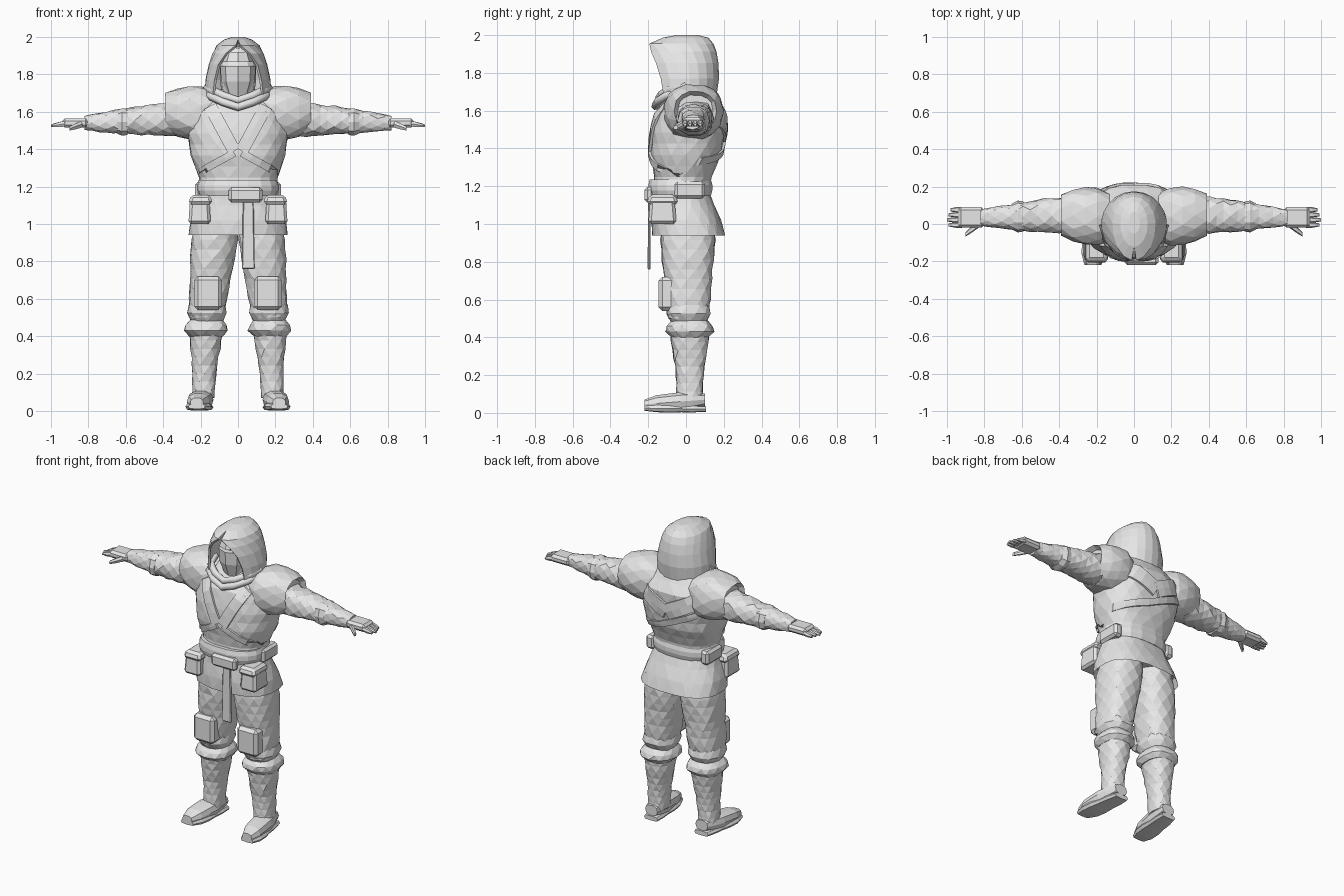
import bpy
import bmesh
import math
import random
from mathutils import Vector
from mathutils.bvhtree import BVHTree

random.seed(4)

default_cube = bpy.data.objects.get("Cube")
if default_cube:
    bpy.data.objects.remove(default_cube, do_unlink=True)

# One plain grey for the whole figure
grey = bpy.data.materials.new("plain_grey")
grey.use_nodes = True
shade = (0.8, 0.8, 0.8, 1)
grey.diffuse_color = shade
grey.node_tree.nodes["Principled BSDF"].inputs["Base Color"].default_value = shade


def finish(name, bm, side=1):
    """Turn a bmesh into a flat shaded object, mirrored when side is negative."""
    for vert in bm.verts:
        vert.co.x *= side
    bmesh.ops.remove_doubles(bm, verts=bm.verts[:], dist=0.0005)
    bmesh.ops.recalc_face_normals(bm, faces=bm.faces[:])
    mesh = bpy.data.meshes.new(name)
    bm.to_mesh(mesh)
    bm.free()
    mesh.materials.append(grey)
    obj = bpy.data.objects.new(name, mesh)
    bpy.context.collection.objects.link(obj)
    return obj


def skin(bm, rows, closed=True):
    """Join neighbouring rows of vertices with faces."""
    for low, high in zip(rows, rows[1:]):
        count = len(low)
        for i in range(count if closed else count - 1):
            j = (i + 1) % count
            bm.faces.new((low[i], low[j], high[j], high[i]))


def limb(name, start, end, radii, squash=(1, 1), sides=12, box=0.8,
         steps=1, rough=0, hollow=0, side=1):
    """Rounded sections of the given radii, spaced evenly from start to end."""
    start, end = Vector(start), Vector(end)
    span = [abs(v) for v in end - start]
    axis = span.index(max(span))
    first, second = [k for k in range(3) if k != axis]
    bm = bmesh.new()
    rows = []
    total = (len(radii) - 1) * steps
    for k in range(total + 1):
        low, part = divmod(k / steps, 1)
        low = int(low)
        high = min(low + 1, len(radii) - 1)
        radius = radii[low] + (radii[high] - radii[low]) * part
        row = []
        for i in range(sides):
            # Rough cloth gets staggered, uneven corners
            angle = math.tau * (i + (k % 2 / 2 if rough else 0)) / sides
            reach = radius * (1 + random.uniform(-rough, rough))
            c, s = math.cos(angle), math.sin(angle)
            co = start.lerp(end, k / total)
            co[first] += math.copysign(abs(c) ** box, c) * reach * squash[0]
            co[second] += math.copysign(abs(s) ** box, s) * reach * squash[1]
            row.append(bm.verts.new(co))
        rows.append(row)
    skin(bm, rows)
    bm.faces.new(rows[0])
    rim = bm.faces.new(rows[-1])
    bmesh.ops.recalc_face_normals(bm, faces=bm.faces[:])
    if hollow:
        bmesh.ops.inset_region(bm, faces=[rim], thickness=0.02, depth=-hollow)
    if rough:
        quads = [f for f in bm.faces if len(f.verts) == 4]
        bmesh.ops.triangulate(bm, faces=quads)
    return finish(name, bm, side)


def block(name, centre, size, bevel=0.015, taper=1, side=1):
    """Box with chamfered edges, narrowed at the top by the taper."""
    bm = bmesh.new()
    bmesh.ops.create_cube(bm, size=1)
    for vert in bm.verts:
        if vert.co.z > 0:
            vert.co.x *= taper
            vert.co.y *= taper
        vert.co = vert.co * Vector(size) + Vector(centre)
    bmesh.ops.bevel(bm, geom=bm.edges[:], offset=bevel, segments=1, affect="EDGES")
    return finish(name, bm, side)


def pair(maker, name, *shape, **options):
    """Build a part on both sides of the body."""
    for prefix, side in (("left", 1), ("right", -1)):
        maker(f"{prefix}_{name}", *shape, side=side, **options)


def drape(name, target, path, half, facing=-1, thick=0.014):
    """Lay a cloth strip over the target along a path of (x, z) points."""
    tree = BVHTree.FromObject(target, bpy.context.evaluated_depsgraph_get())
    points = []
    for start, end in zip(path, path[1:]):
        points += [Vector(start).lerp(Vector(end), s / 4) for s in range(4)]
    points.append(Vector(path[-1]))
    bm = bmesh.new()
    rows = []
    for i, p in enumerate(points):
        along = points[min(i + 1, len(points) - 1)] - points[max(i - 1, 0)]
        across = Vector((-along.y, along.x)).normalized() * half
        row = []
        for offset, lift in ((-1, -thick), (-1, thick), (0, thick), (1, thick), (1, -thick)):
            q = p + across * offset
            hit = tree.ray_cast(Vector((q.x, facing, q.y)), Vector((0, -facing, 0)))[0]
            if hit is None:
                hit = tree.find_nearest(Vector((q.x, facing * 0.1, q.y)))[0]
            row.append(bm.verts.new((hit.x, hit.y + facing * lift, hit.z)))
        rows.append(row)
    skin(bm, rows)
    bm.faces.new(rows[0])
    bm.faces.new(rows[-1])
    return finish(name, bm)


# Tunic body and skirt
tunic = limb("tunic", (0, -0.03, 1.13), (0, 0.04, 1.72), [0.2, 0.21, 0.255, 0.27, 0.25, 0.13],
             squash=(1, 0.73), sides=18, steps=2, rough=0.015)
limb("tunic_skirt", (0, -0.025, 1.18), (0, 0.015, 0.94), [0.2, 0.225, 0.255, 0.27],
     squash=(1, 0.72), sides=20, rough=0.015, hollow=0.06)

# Overlapping cloth on chest and back
for prefix, sign in (("left", 1), ("right", -1)):
    drape(f"{prefix}_lapel", tunic, [(sign * 0.15, 1.63), (sign * 0.02, 1.39)], 0.035)
    drape(f"{prefix}_sash", tunic, [(sign * 0.22, 1.27), (sign * 0.02, 1.38)], 0.02)
    drape(f"{prefix}_back_yoke", tunic, [(sign * 0.2, 1.58), (0, 1.48)], 0.05, facing=1)
drape("back_sash", tunic, [(0.23, 1.33), (0.05, 1.38), (-0.22, 1.5)], 0.02, facing=1)

# Belt with knot and hanging tail
limb("belt", (0, -0.03, 1.15), (0, -0.03, 1.235), [0.21, 0.22, 0.22, 0.21],
     squash=(1, 0.78), sides=18)
block("belt_knot", (0.04, -0.195, 1.155), (0.18, 0.05, 0.08))
block("belt_tail", (0.055, -0.195, 0.95), (0.07, 0.016, 0.38), bevel=0.005, taper=0.8)

# Belt pouches with lids, and flat cases at the hips
pair(block, "pouch", (0.205, -0.125, 1.07), (0.12, 0.15, 0.14), taper=0.85)
pair(block, "pouch_lid", (0.2, -0.125, 1.13), (0.13, 0.17, 0.05), taper=0.8)
pair(block, "belt_case", (0.2, 0.02, 1.18), (0.06, 0.16, 0.09))

# Shoulder mantles, open at the sleeve
pair(limb, "mantle", (0.13, 0.035, 1.59), (0.39, 0.05, 1.6), [0.13, 0.155, 0.155, 0.14, 0.11],
     squash=(1, 0.92), sides=14, rough=0.03, hollow=0.03)

# Sleeves and bracers
pair(limb, "sleeve", (0.25, 0.05, 1.565), (0.82, 0.035, 1.54),
     [0.105, 0.1, 0.09, 0.078, 0.062, 0.043], squash=(1, 0.9), sides=10, steps=3, rough=0.06)
pair(limb, "bracer_cuff", (0.59, 0.04, 1.545), (0.65, 0.04, 1.545), [0.08, 0.085, 0.07],
     squash=(1, 0.9), sides=10)

# Hands
pair(block, "palm", (0.87, 0.035, 1.54), (0.14, 0.11, 0.05))
for i, finger in enumerate(("index", "middle", "ring", "little")):
    y = 0.027 * i - 0.005
    pair(limb, f"{finger}_finger", (0.92, y, 1.537), (1 - 0.01 * abs(i - 1), y, 1.525),
         [0.016, 0.015, 0.008], sides=6)
pair(limb, "thumb", (0.83, 0, 1.535), (0.9, -0.055, 1.51), [0.02, 0.018, 0.012], sides=6)

# Trousers, knee pads and gathered cloth below the knee
pair(limb, "trouser_leg", (0.115, 0.01, 1.02), (0.17, 0.01, 0.5),
     [0.115, 0.125, 0.12, 0.11, 0.105, 0.09], squash=(1, 1.15), steps=2, rough=0.03)
pair(block, "knee_pad", (0.16, -0.1, 0.63), (0.15, 0.09, 0.18), bevel=0.02)
pair(limb, "knee_wrap", (0.165, 0.01, 0.57), (0.165, 0.015, 0.48), [0.1, 0.107, 0.085],
     squash=(1, 1.1), rough=0.03)

# Boots: cuff, shaft, foot and sole
pair(limb, "boot_cuff", (0.17, 0.02, 0.49), (0.17, 0.02, 0.4), [0.085, 0.11, 0.115, 0.09],
     squash=(1, 1.1), rough=0.04)
pair(limb, "boot_shaft", (0.17, 0.02, 0.42), (0.185, 0.02, 0.07),
     [0.09, 0.08, 0.068, 0.062, 0.062], squash=(1, 1.15), sides=10, steps=2, rough=0.04)
pair(limb, "boot_foot", (0.185, 0.1, 0.07), (0.22, -0.22, 0.045),
     [0.045, 0.06, 0.068, 0.065, 0.06, 0.035], squash=(1, 0.75), sides=10)
pair(limb, "boot_sole", (0.185, 0.105, 0.02), (0.22, -0.22, 0.025),
     [0.05, 0.06, 0.062, 0.07, 0.068, 0.045], squash=(1, 0.3), sides=8, box=0.5)

# Head, mask and brow band
limb("head", (0, 0, 1.66), (0, 0, 1.94), [0.08, 0.095, 0.095, 0.06])
limb("face_mask", (0, -0.04, 1.68), (0, -0.04, 1.845), [0.06, 0.09, 0.095], sides=8, box=1)
limb("brow_band", (0, -0.05, 1.865), (0, -0.05, 1.92), [0.085, 0.065], sides=8, box=1)

# Hood: rings open at the front, given as (z, half width, front, back, half opening)
bm = bmesh.new()
rows = []
for z, width, front, rear, gap in (
        (1.68, 0.17, 0.115, 0.155, 0.13), (1.77, 0.168, 0.13, 0.168, 0.12),
        (1.85, 0.15, 0.155, 0.165, 0.1), (1.91, 0.13, 0.18, 0.155, 0.06),
        (1.95, 0.11, 0.19, 0.14, 0.01), (1.98, 0.07, 0.12, 0.115, 0),
        (1.993, 0.03, 0.05, 0.065, 0)):
    begin = math.asin(gap / width)
    row = []
    for i in range(17):
        angle = begin + (math.tau - 2 * begin) * i / 16
        c = math.cos(angle)
        reach = front / math.cos(begin) if c > 0 else rear
        row.append(bm.verts.new((width * math.sin(angle), -c * reach, z)))
    rows.append(row)
skin(bm, rows, closed=False)
bm.faces.new(rows[-1][:-1])
hood = finish("hood", bm)
shell = hood.modifiers.new("cloth_thickness", "SOLIDIFY")
shell.thickness = 0.014
shell.offset = 0

# Cowl folds hanging in a V under the chin
for name, drop in (("inner_cowl", 0), ("outer_cowl", 0.035)):
    curve = bpy.data.curves.new(name, "CURVE")
    curve.dimensions = "3D"
    curve.bevel_depth = 0.022
    curve.bevel_resolution = 1
    curve.use_fill_caps = True
    spline = curve.splines.new("POLY")
    half = [(0.165, 0, 1.73), (0.14, -0.085, 1.715), (0.075, -0.13, 1.685)]
    path = half + [(0, -0.145, 1.66)] + [(-x, y, z) for x, y, z in reversed(half)]
    spline.points.add(len(path) - 1)
    for point, (x, y, z) in zip(spline.points, path):
        point.co = (x, y - drop / 2, z - drop, 1)
    curve.materials.append(grey)
    bpy.context.collection.objects.link(bpy.data.objects.new(name, curve))
